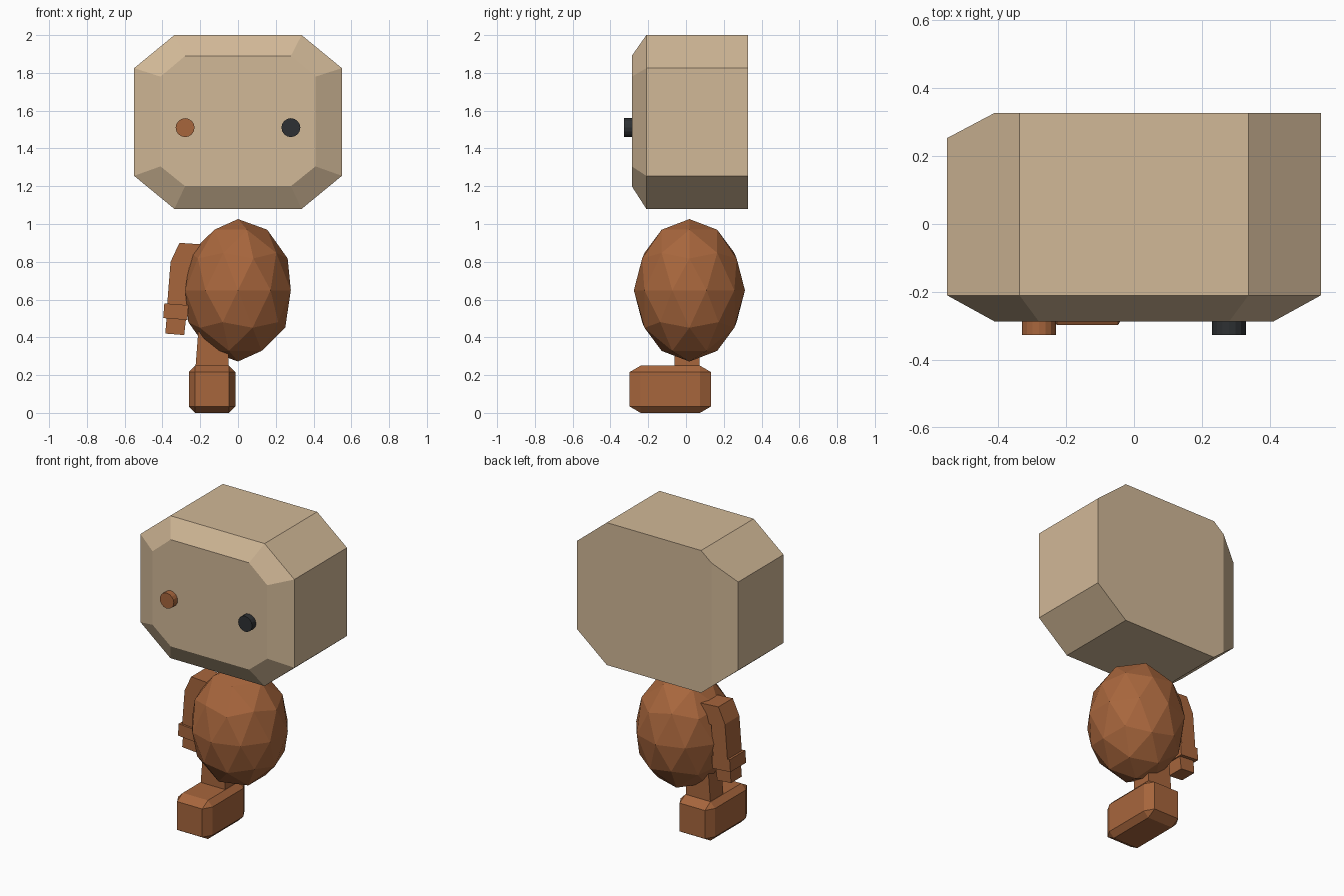
import bpy, bmesh
from mathutils import Vector, Matrix

cube = bpy.data.objects.get("Cube")
if cube:
    bpy.data.objects.remove(cube, do_unlink=True)


def material(name, color):
    m = bpy.data.materials.new(name)
    m.use_nodes = True
    m.diffuse_color = (*color, 1)
    m.node_tree.nodes["Principled BSDF"].inputs["Base Color"].default_value = (*color, 1)
    return m


TAN = material("tan", (0.64, 0.48, 0.31))
BROWN = material("red brown", (0.39, 0.133, 0.046))
BLACK = material("charcoal", (0.027, 0.03, 0.033))


def finish(name, bm, mat):
    bmesh.ops.recalc_face_normals(bm, faces=bm.faces)
    mesh = bpy.data.meshes.new(name)
    bm.to_mesh(mesh)
    bm.free()
    mesh.materials.append(mat)
    obj = bpy.data.objects.new(name, mesh)
    bpy.context.collection.objects.link(obj)
    return obj


def loft(name, rings, mat):
    """Skin a row of equal-length point rings and cap both ends."""
    bm = bmesh.new()
    loops = [[bm.verts.new(p) for p in ring] for ring in rings]
    n = len(loops[0])
    for a, b in zip(loops, loops[1:]):
        for i in range(n):
            j = (i + 1) % n
            bm.faces.new((a[i], a[j], b[j], b[i]))
    bm.faces.new(loops[0])
    bm.faces.new(loops[-1])
    return finish(name, bm, mat)


def profile_prism(name, profile, y0, y1, mat):
    return loft(name, [[(x, y, z) for x, z in profile] for y in (y0, y1)], mat)


def octagon(y, side, top_half, z0, z1, low, high):
    return [(top_half, y, z1), (side, y, high), (side, y, low), (top_half, y, z0),
            (-top_half, y, z0), (-side, y, low), (-side, y, high), (-top_half, y, z1)]


# Head: octagonal block with a sloped rim in front
head = loft("head", [octagon(-0.287, 0.41, 0.28, 1.2, 1.89, 1.305, 1.78),
                     octagon(-0.21, 0.55, 0.337, 1.08, 2.0, 1.255, 1.825),
                     octagon(0.327, 0.55, 0.337, 1.08, 2.0, 1.255, 1.825)], TAN)

# Cut off the one rear vertical edge of the head
bm = bmesh.new()
bm.from_mesh(head.data)
cut = bmesh.ops.bisect_plane(bm, geom=bm.verts[:] + bm.edges[:] + bm.faces[:],
                             plane_co=Vector((-0.55, 0.253, 0)),
                             plane_no=Vector((-0.074, 0.14, 0)), clear_outer=True)
rim = [e for e in cut["geom_cut"] if isinstance(e, bmesh.types.BMEdge)]
bmesh.ops.holes_fill(bm, edges=rim)
bmesh.ops.recalc_face_normals(bm, faces=bm.faces)
bm.to_mesh(head.data)
bm.free()

# Eyes: short pegs with an inset disc
for name, x, mat in (("right_eye", -0.28, BROWN), ("left_eye", 0.28, BLACK)):
    bm = bmesh.new()
    bmesh.ops.create_cone(bm, cap_ends=True, segments=16, radius1=0.05, radius2=0.05, depth=0.06,
                          matrix=Matrix.Translation((x, -0.297, 1.51)) @ Matrix.Rotation(1.5708, 4, "X"))
    front = [f for f in bm.faces if f.normal.y < -0.9]
    bmesh.ops.inset_region(bm, faces=front, thickness=0.009)
    finish(name, bm, mat)

# Body: faceted egg
bm = bmesh.new()
bmesh.ops.create_icosphere(bm, subdivisions=2, radius=1)
bmesh.ops.transform(bm, verts=bm.verts, matrix=Matrix.Translation((0, 0.018, 0.649))
                    @ Matrix.Diagonal((0.294, 0.294, 0.377, 1)))
finish("body", bm, BROWN)

# Arm, cuff and hand
profile_prism("right_arm", [(-0.31, 0.9), (-0.16, 0.89), (-0.17, 0.79), (-0.26, 0.77),
                            (-0.272, 0.56), (-0.376, 0.56), (-0.357, 0.8)], -0.035, 0.112, BROWN)
profile_prism("right_cuff", [(-0.39, 0.58), (-0.262, 0.57), (-0.268, 0.492), (-0.396, 0.502)],
              -0.048, 0.112, BROWN)
profile_prism("right_hand", [(-0.378, 0.505), (-0.275, 0.5), (-0.285, 0.412), (-0.385, 0.42)],
              -0.02, 0.09, BROWN)

# Leg: tapered post running up into the body
loft("right_leg", [[(x0, -0.06, z), (x1, -0.06, z), (x1, 0.072, z), (x0, 0.072, z)]
                   for x0, x1, z in ((-0.226, -0.05, 0.23), (-0.205, -0.05, 0.5))], BROWN)

# Foot: bevelled block, stretched after bevelling
bm = bmesh.new()
bmesh.ops.create_cube(bm, size=1)
bmesh.ops.bevel(bm, geom=bm.edges[:], offset=0.135, segments=1, affect="EDGES")
bmesh.ops.transform(bm, verts=bm.verts, matrix=Matrix.Translation((-0.137, -0.083, 0.125))
                    @ Matrix.Diagonal((0.246, 0.43, 0.25, 1)))
finish("right_foot", bm, BROWN)
